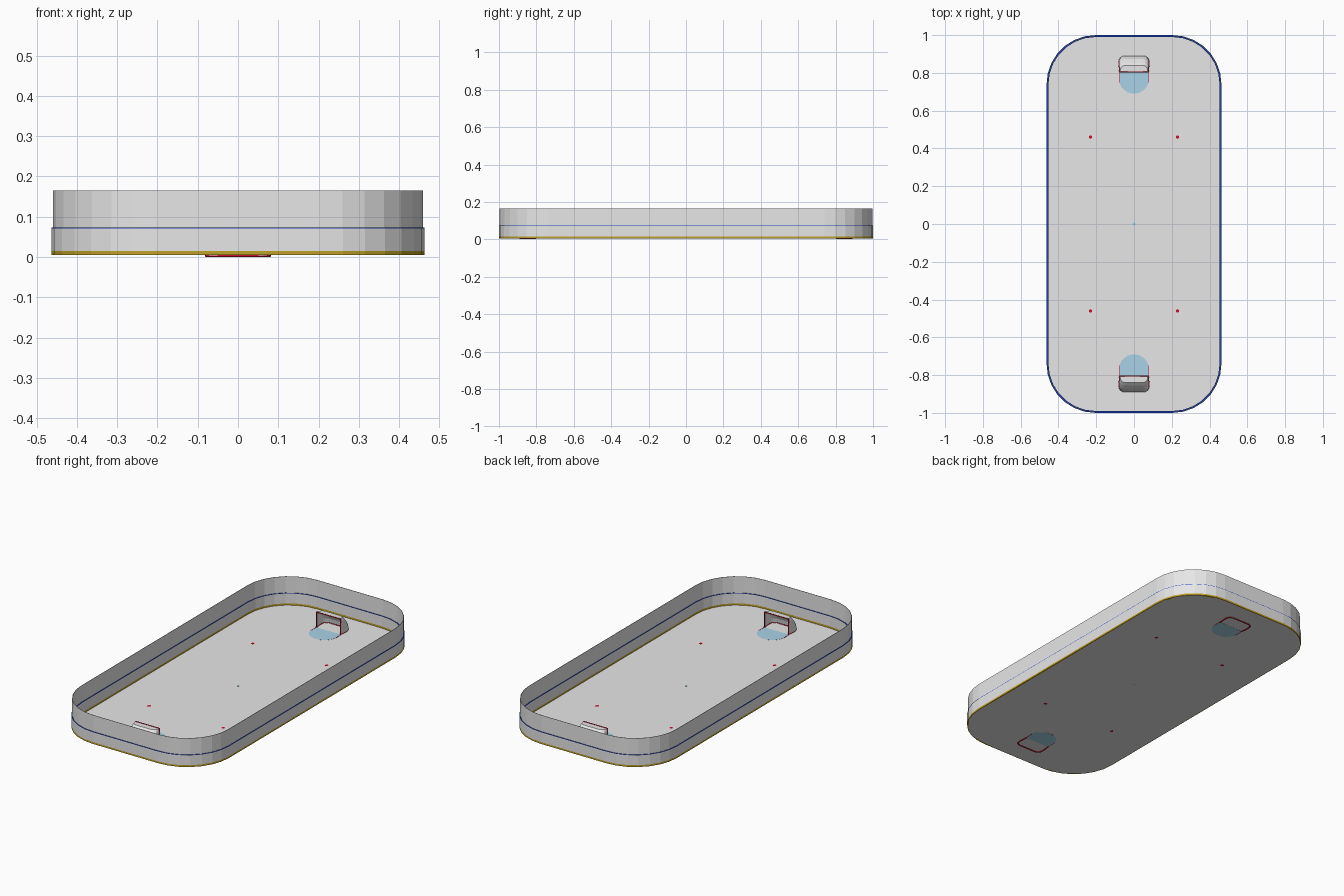
import bpy, bmesh, math

if "Cube" in bpy.data.objects:
    bpy.data.objects.remove(bpy.data.objects["Cube"])

def material(name, rgb):
    m = bpy.data.materials.new(name)
    m.diffuse_color = (*rgb, 1)
    m.use_nodes = True
    m.node_tree.nodes["Principled BSDF"].inputs["Base Color"].default_value = m.diffuse_color
    return m

WHITE = material("white", (0.8, 0.8, 0.8))
YELLOW = material("yellow", (0.52, 0.36, 0.02))
BLUE = material("blue", (0.01, 0.05, 0.5))
RED = material("red", (0.6, 0.005, 0.02))
PALE = material("pale_blue", (0.4, 0.65, 0.8))
ICE_Z = 0.005

def finish(name, bm, mats):
    bmesh.ops.recalc_face_normals(bm, faces=bm.faces)
    me = bpy.data.meshes.new(name)
    bm.to_mesh(me)
    bm.free()
    for m in mats:
        me.materials.append(m)
    ob = bpy.data.objects.new(name, me)
    bpy.context.collection.objects.link(ob)
    return ob

def rink_loop(inset, segs=7):
    """Rounded rectangle outline, moved inwards by inset."""
    hx, hy, r = 0.463, 1.0, 0.26
    pts = []
    for k, (sx, sy) in enumerate([(1, 1), (-1, 1), (-1, -1), (1, -1)]):
        for i in range(segs + 1):
            a = math.pi / 2 * (k + i / segs)
            pts.append((sx * (hx - r) + (r - inset) * math.cos(a),
                        sy * (hy - r) + (r - inset) * math.sin(a)))
    return pts

def ring(name, profile, mats, mat_ids):
    """Sweep a closed (inset, z) profile round the rink."""
    bm = bmesh.new()
    rows = [[bm.verts.new((x, y, z)) for x, y in rink_loop(d)] for d, z in profile]
    n = len(rows[0])
    for j in range(len(rows)):
        a, b = rows[j], rows[(j + 1) % len(rows)]
        for i in range(n):
            f = bm.faces.new((a[i], a[(i + 1) % n], b[(i + 1) % n], b[i]))
            f.material_index = mat_ids[j]
    return finish(name, bm, mats)

def plate(name, pts, mat, top=0.0006):
    """Thin flat marking that shows on both sides of the ice."""
    bm = bmesh.new()
    f = bm.faces.new([bm.verts.new((x, y, ICE_Z - top)) for x, y in pts])
    ext = bmesh.ops.extrude_face_region(bm, geom=[f], use_keep_orig=True)
    for v in ext["geom"]:
        if isinstance(v, bmesh.types.BMVert):
            v.co.z = ICE_Z + top
    return finish(name, bm, [mat])

def circle(cx, cy, r, n=24):
    return [(cx + r * math.cos(2 * math.pi * i / n),
             cy + r * math.sin(2 * math.pi * i / n)) for i in range(n)]

def tube(name, pts, r, mat):
    cu = bpy.data.curves.new(name, 'CURVE')
    cu.dimensions = '3D'
    cu.bevel_depth = r
    cu.bevel_resolution = 1
    cu.use_fill_caps = True
    sp = cu.splines.new('POLY')
    sp.points.add(len(pts) - 1)
    for p, co in zip(sp.points, pts):
        p.co = (*co, 1)
    cu.materials.append(mat)
    ob = bpy.data.objects.new(name, cu)
    bpy.context.collection.objects.link(ob)
    bpy.ops.object.select_all(action='DESELECT')
    ob.select_set(True)
    bpy.context.view_layer.objects.active = ob
    bpy.ops.object.convert(target='MESH')

# Ice sheet
bm = bmesh.new()
bm.faces.new([bm.verts.new((x, y, ICE_Z)) for x, y in rink_loop(0.004)])
finish("ice", bm, [WHITE])

# Boards: yellow kick strip, white panels, blue cap
ring("boards", [(0, 0.005), (0, 0.015), (0, 0.071), (0, 0.073),
                (0.01, 0.073), (0.01, 0.071), (0.01, 0.015), (0.01, 0.005)],
     [YELLOW, WHITE, BLUE], [0, 1, 2, 2, 2, 1, 0, 0])

# Shield panels above the boards
ring("shield", [(0.004, 0.072), (0.004, 0.165), (0.006, 0.165), (0.006, 0.072)],
     [WHITE], [0, 0, 0, 0])

# Face-off dots
plate("centre_dot", circle(0, 0, 0.008, 12), PALE)
for sx in (-1, 1):
    for sy in (-1, 1):
        plate("face_off_dot", circle(sx * 0.23, sy * 0.46, 0.009, 12), RED)

GOAL_Y, POST_X, TOP_Z, PIPE = 0.805, 0.075, 0.092, 0.0035

def goal_u(w, depth, s, r=0.028, segs=4):
    """U-shaped outline running back from the posts."""
    r = min(r, depth * 0.8)
    half = [(POST_X, 0.0), (w, (depth - r) * 0.6)]
    for i in range(segs + 1):
        a = math.pi / 2 * i / segs
        half.append((w - r + r * math.cos(a), depth - r + r * math.sin(a)))
    full = half + [(0, depth)] + [(-x, y) for x, y in reversed(half)]
    return [(x, s * (GOAL_Y + y)) for x, y in full]

for s, end in ((-1, "front"), (1, "back")):
    # Crease with red side lines
    plate(end + "_crease",
          [(x, s * min(y, GOAL_Y)) for x, y in circle(0, 0.77, 0.08, 32)], PALE)
    for sx in (-1, 1):
        a, b, y0, y1 = sx * 0.076, sx * 0.079, s * 0.75, s * GOAL_Y
        plate(end + "_crease_line", [(a, y0), (b, y0), (b, y1), (a, y1)], RED, 0.0008)

    # Goal frame: posts with crossbar, and base rail
    y = s * GOAL_Y
    tube(end + "_goal_posts", [(-POST_X, y, 0.001), (-POST_X, y, TOP_Z),
                               (POST_X, y, TOP_Z), (POST_X, y, 0.001)], PIPE, RED)
    tube(end + "_goal_base",
         [(px, py, PIPE) for px, py in goal_u(0.079, 0.082, s)], PIPE, RED)

    # Net: stacked outlines closed by a flat top
    bm = bmesh.new()
    levels = [(0.004, 0.08, 0.085), (0.03, 0.08, 0.08), (0.055, 0.079, 0.068),
              (0.077, 0.077, 0.05), (TOP_Z, 0.073, 0.035)]
    rows = [[bm.verts.new((px, py, z)) for px, py in goal_u(w, d, s)]
            for z, w, d in levels]
    for a, b in zip(rows, rows[1:]):
        for i in range(len(a) - 1):
            bm.faces.new((a[i], a[i + 1], b[i + 1], b[i]))
    bm.faces.new(rows[-1])
    finish(end + "_goal_net", bm, [WHITE])
